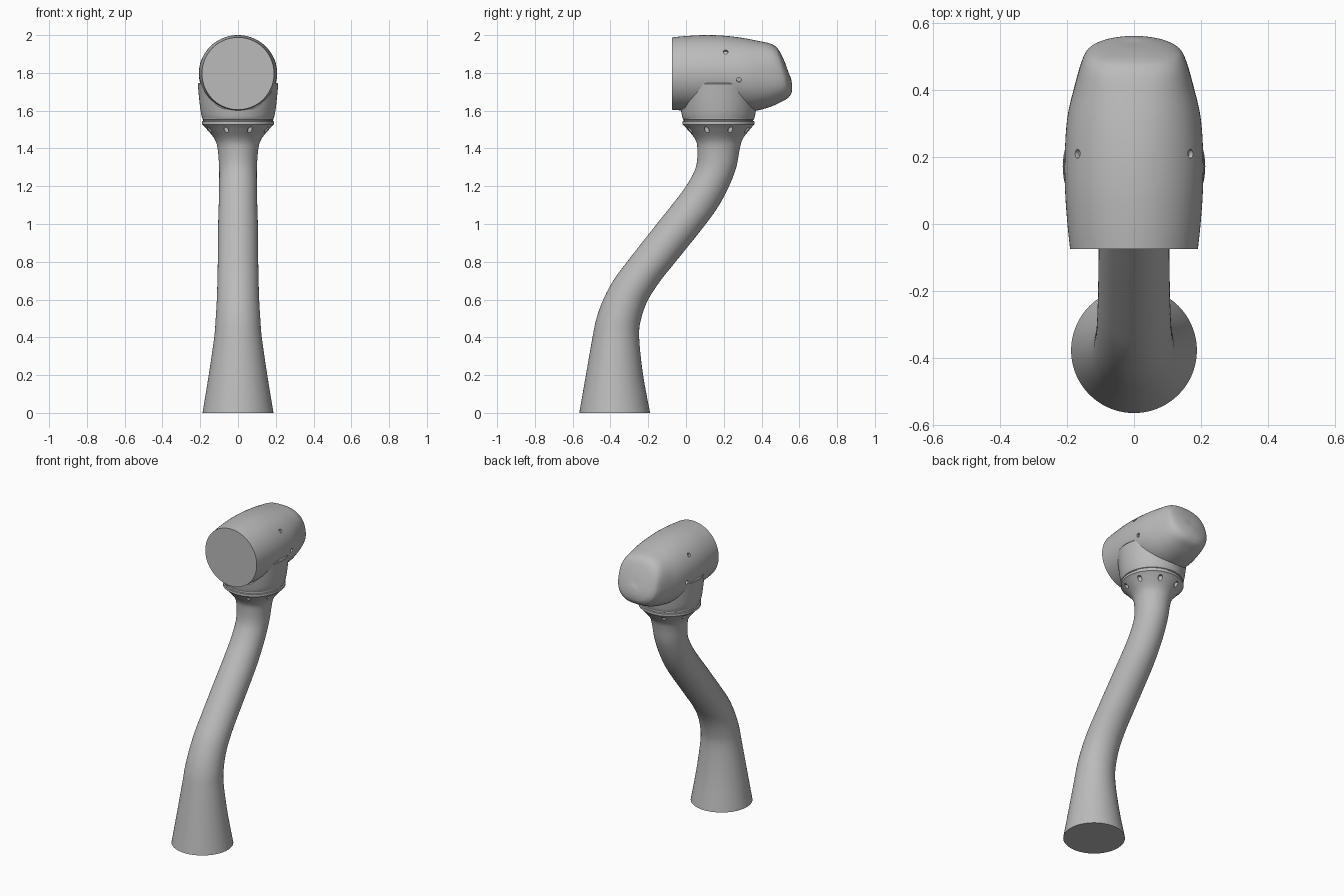
import bpy
import bmesh
from math import sin, cos, pi, copysign
from mathutils import Vector, Matrix

if "Cube" in bpy.data.objects:
    bpy.data.objects.remove(bpy.data.objects["Cube"])

SEGMENTS = 72
AXIS_Y = 0.172  # vertical axis of collar and cradle

grey = bpy.data.materials.new("plain grey")
grey.use_nodes = True
grey.diffuse_color = (0.5, 0.5, 0.5, 1)
grey.node_tree.nodes["Principled BSDF"].inputs["Base Color"].default_value = grey.diffuse_color


def finish(mesh, angle=0.6):
    mesh.shade_smooth()
    mesh.set_sharp_from_angle(angle=angle)


def make_object(name, bm):
    bmesh.ops.recalc_face_normals(bm, faces=bm.faces)
    mesh = bpy.data.meshes.new(name)
    bm.to_mesh(mesh)
    bm.free()
    mesh.materials.append(grey)
    obj = bpy.data.objects.new(name, mesh)
    bpy.context.collection.objects.link(obj)
    finish(mesh)
    return obj


def loft(name, rings):
    """Skin a closed solid over rings with equal point counts."""
    bm = bmesh.new()
    loops = [[bm.verts.new(p) for p in ring] for ring in rings]
    for a, b in zip(loops, loops[1:]):
        for i in range(len(a)):
            j = (i + 1) % len(a)
            bm.faces.new((a[i], a[j], b[j], b[i]))
    bm.faces.new(loops[0])
    bm.faces.new(loops[-1])
    return make_object(name, bm)


def smooth_rows(rows, steps):
    """Catmull-Rom interpolation of rows of numbers."""
    rows = [Vector(r) for r in rows]
    result = []
    for i in range(len(rows) - 1):
        p0, p1 = rows[max(i - 1, 0)], rows[i]
        p2, p3 = rows[i + 1], rows[min(i + 2, len(rows) - 1)]
        for s in range(steps):
            t = s / steps
            result.append(p1 + (p2 - p0) * (t / 2)
                          + (2 * p0 - 5 * p1 + 4 * p2 - p3) * (t * t / 2)
                          + (3 * p1 - p0 - 3 * p2 + p3) * (t ** 3 / 2))
    return result + [rows[-1]]


def angles():
    return [2 * pi * i / SEGMENTS for i in range(SEGMENTS)]


def drill(target, name, holes, radius, depth):
    """Cut round holes given as (centre, direction)."""
    bm = bmesh.new()
    for centre, direction in holes:
        turn = Vector(direction).to_track_quat("Z", "Y").to_matrix().to_4x4()
        bmesh.ops.create_cone(bm, cap_ends=True, segments=16, radius1=radius,
                              radius2=radius, depth=depth,
                              matrix=Matrix.Translation(centre) @ turn)
    cutter = make_object(name, bm)
    cutter.hide_render = True
    mod = target.modifiers.new("holes", "BOOLEAN")
    mod.operation, mod.solver, mod.object = "DIFFERENCE", "EXACT", cutter
    depsgraph = bpy.context.evaluated_depsgraph_get()
    mesh = bpy.data.meshes.new_from_object(target.evaluated_get(depsgraph))
    target.modifiers.clear()
    target.data = mesh
    finish(mesh)
    bpy.data.objects.remove(cutter)


# Curved neck: height, front edge, back edge, half width
neck_rows = [
    (0, -.565, -.19, .188), (.2, -.53, -.227, .155), (.4, -.495, -.248, .126),
    (.5, -.474, -.237, .118), (.6, -.438, -.2, .112), (.7, -.385, -.135, .109),
    (.8, -.312, -.055, .107), (1, -.155, .105, .105), (1.1, -.075, .175, .102),
    (1.2, 0, .228, .1), (1.3, .052, .266, .1), (1.4, .06, .285, .108),
    (1.45, .048, .3, .124), (1.5, .008, .338, .164), (1.525, -.016, .36, .188),
]
neck = loft("neck", [
    [(w * cos(a), (f + b) / 2 + (b - f) / 2 * sin(a), z) for a in angles()]
    for z, f, b, w in smooth_rows(neck_rows, 5)])
drill(neck, "neck_hole_cutter",
      [((.163 * cos(a), AXIS_Y + .163 * sin(a), 1.48), (0, 0, 1))
       for a in (pi / 8 + k * pi / 4 for k in range(8))], .013, .07)

# Grooved collar on top of the neck
collar_profile = [(.186, 1.523), (.191, 1.527), (.191, 1.543), (.184, 1.545),
                  (.184, 1.551), (.188, 1.553), (.188, 1.56)]
loft("collar", [[(r * cos(a), AXIS_Y + r * sin(a), z) for a in angles()]
                for r, z in collar_profile])


# Saddle-shaped cradle with a rim that dips at front and back
def cradle_point(a, level, inset=0.0, lift=0.0):
    t = min(max((abs(.212 * sin(a)) - .09) / .115, 0), 1)
    rim = 1.74 - .132 * t * t * (3 - 2 * t)
    z = 1.555 + (rim - 1.555) * level
    r = .187 + .026 * ((z - 1.555) / .185) ** .6 - inset
    return (r * cos(a), AXIS_Y + r * sin(a), z + lift)


cradle_rings = [[cradle_point(a, k / 8) for a in angles()] for k in range(9)]
for inset, lift in ((.003, .005), (.008, .007), (.07, .007)):
    cradle_rings.append([cradle_point(a, 1, inset, lift) for a in angles()])
loft("cradle", cradle_rings)

# Head: top y, top z, bottom y, bottom z, half width, squareness
head_rows = [
    (-.074, 1.988, -.074, 1.605, .191, 2), (0, 1.995, 0, 1.6, .199, 2),
    (.1, 2, .1, 1.597, .206, 2), (.2, 1.997, .21, 1.595, .207, 2),
    (.3, 1.985, .34, 1.595, .199, 2.1), (.38, 1.97, .44, 1.618, .178, 2.3),
    (.44, 1.957, .505, 1.647, .16, 2.5), (.47, 1.943, .537, 1.665, .147, 2.5),
    (.486, 1.928, .551, 1.68, .134, 2.4), (.503, 1.9, .56, 1.7, .108, 2.3),
    (.526, 1.85, .562, 1.735, .06, 2.1), (.543, 1.8, .555, 1.775, .012, 2),
]


def head_ring(ty, tz, by, bz, width, power):
    ring = []
    for a in angles():
        u = copysign(abs(cos(a)) ** (2 / power), cos(a))
        v = copysign(abs(sin(a)) ** (2 / power), sin(a))
        ring.append((width * u, (ty + by) / 2 + (ty - by) / 2 * v,
                     (tz + bz) / 2 + (tz - bz) / 2 * v))
    return ring


head = loft("head", [head_ring(*row) for row in smooth_rows(head_rows, 4)])
drill(head, "head_hole_cutter",
      [((s * x, y, z), (s * x, 0, z - 1.797))
       for s in (-1, 1) for x, y, z in ((.17, .21, 1.912), (.202, .28, 1.763))],
      .013, .03)
